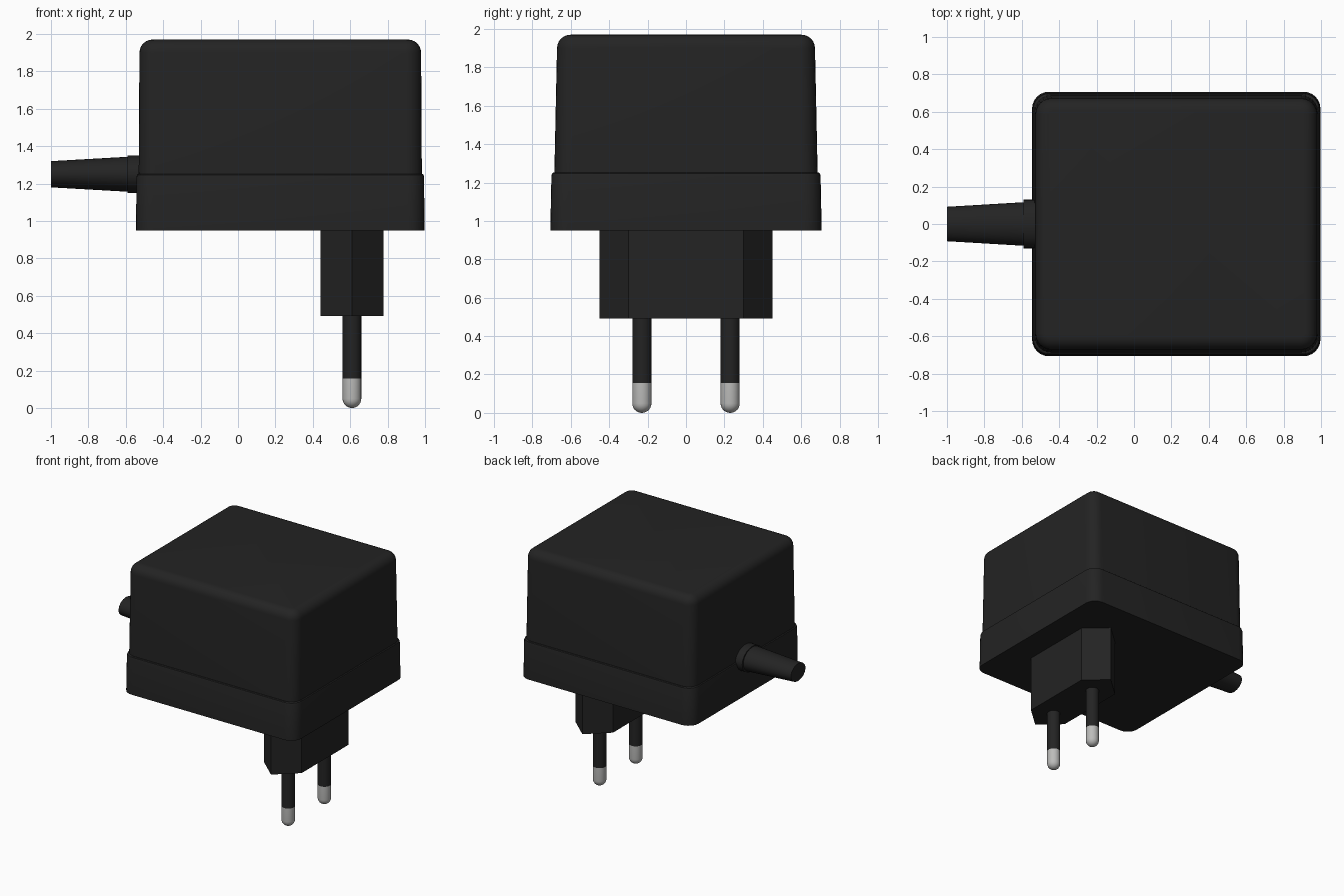
import bpy, bmesh, math

if "Cube" in bpy.data.objects:
    bpy.data.objects.remove(bpy.data.objects["Cube"])


def material(name, rgb):
    m = bpy.data.materials.new(name)
    m.diffuse_color = (*rgb, 1)
    m.use_nodes = True
    m.node_tree.nodes["Principled BSDF"].inputs["Base Color"].default_value = m.diffuse_color
    return m


BLACK = material("black plastic", (0.017, 0.017, 0.017))
METAL = material("pin metal", (0.50, 0.50, 0.49))


def loft(name, rings, mat, angle=30):
    """Skin a stack of equal-length point rings and cap both ends."""
    bm = bmesh.new()
    loops = [[bm.verts.new(p) for p in ring] for ring in rings]
    n = len(loops[0])
    for a, b in zip(loops, loops[1:]):
        for i in range(n):
            j = (i + 1) % n
            bm.faces.new((a[i], a[j], b[j], b[i]))
    bm.faces.new(loops[0][::-1])
    bm.faces.new(loops[-1])
    bmesh.ops.recalc_face_normals(bm, faces=bm.faces)
    me = bpy.data.meshes.new(name)
    bm.to_mesh(me)
    bm.free()
    me.materials.append(mat)
    ob = bpy.data.objects.new(name, me)
    bpy.context.collection.objects.link(ob)
    bpy.ops.object.select_all(action='DESELECT')
    ob.select_set(True)
    bpy.context.view_layer.objects.active = ob
    if angle:
        bpy.ops.object.shade_smooth_by_angle(angle=math.radians(angle))
    return ob


def rounded_rect(cx, hx, hy, r, z, seg=6):
    pts = []
    for k, (sx, sy) in enumerate([(1, 1), (-1, 1), (-1, -1), (1, -1)]):
        for i in range(seg + 1):
            a = math.pi / 2 * (k + i / seg)
            pts.append((cx + sx * (hx - r) + r * math.cos(a),
                        sy * (hy - r) + r * math.sin(a), z))
    return pts


def ellipse_x(x, ry, rz, cz, n=32):
    return [(x, ry * math.cos(2 * math.pi * i / n), cz + rz * math.sin(2 * math.pi * i / n))
            for i in range(n)]


def circle_z(cx, cy, r, z, n=24):
    return [(cx + r * math.cos(2 * math.pi * i / n), cy + r * math.sin(2 * math.pi * i / n), z)
            for i in range(n)]


CX = 0.226

# Lower housing: slightly tapered tray with a softened rim
loft("lower_housing", [rounded_rect(CX, hx, hy, 0.09, z) for hx, hy, z in
     [(0.771, 0.707, 0.95), (0.769, 0.701, 1.235), (0.766, 0.698, 1.247), (0.760, 0.692, 1.252)]],
     BLACK)

# Upper housing: tapered lid with rounded top edge
rings = [rounded_rect(CX, 0.757, 0.686, 0.085, 1.24)]
R = 0.07
for i in range(7):
    a = math.pi / 2 * i / 6
    inset = R * (1 - math.cos(a))
    rings.append(rounded_rect(CX, 0.753 - inset, 0.672 - inset, 0.085 - inset, 1.90 + R * math.sin(a)))
loft("upper_housing", rings, BLACK)

# Strain relief: thin collar and tapering oval sleeve
CZ = 1.25
loft("strain_relief_collar", [ellipse_x(-0.50, 0.13, 0.10, CZ), ellipse_x(-0.592, 0.13, 0.10, CZ)], BLACK)
loft("strain_relief_sleeve", [ellipse_x(-0.58, 0.117, 0.094, CZ), ellipse_x(-1.0, 0.092, 0.07, CZ)], BLACK)

# Plug block: hexagonal prism
PX = 0.609
hexagon = [(0.168, -0.30), (0.168, 0.30), (0, 0.45), (-0.168, 0.30), (-0.168, -0.30), (0, -0.45)]
loft("plug_block", [[(PX + x, y, z) for x, y in hexagon] for z in (0.492, 0.955)], BLACK, angle=0)

# Pins: insulated sleeve with a rounded metal tip
for side, y in (("front", -0.23), ("back", 0.23)):
    loft(side + "_pin_sleeve", [circle_z(PX, y, 0.05, z) for z in (0.157, 0.50)], BLACK)
    tip = []
    for i in range(7):
        a = math.pi / 2 * (0.06 + 0.94 * i / 6)
        tip.append(circle_z(PX, y, 0.05 * math.sin(a), 0.05 - 0.05 * math.cos(a)))
    tip.append(circle_z(PX, y, 0.05, 0.157))
    loft(side + "_pin_tip", tip, METAL, angle=40)
